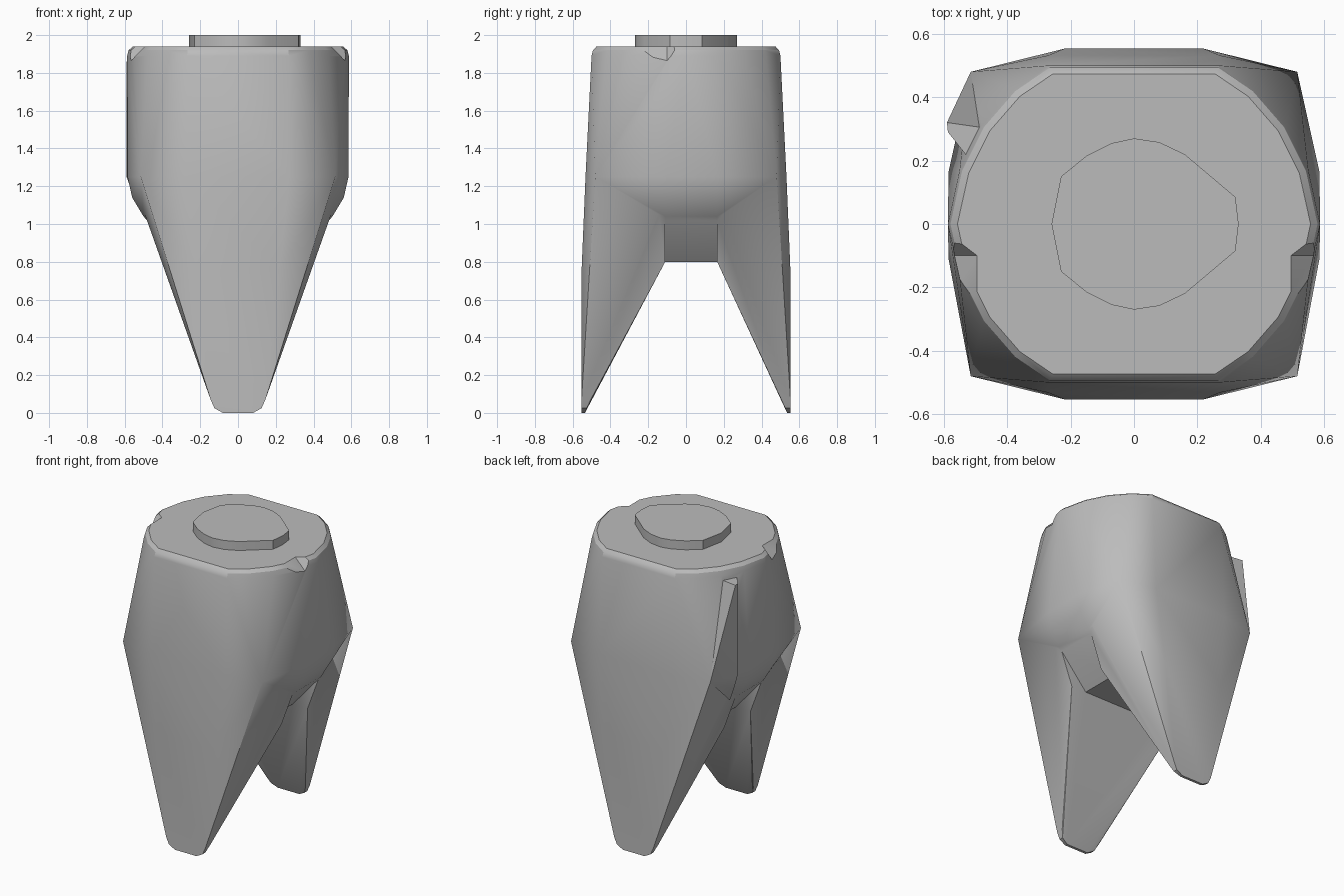
import bpy, bmesh, math

old = bpy.data.objects.get("Cube")
if old:
    bpy.data.objects.remove(old, do_unlink=True)

grey = bpy.data.materials.new("plain grey")
grey.use_nodes = True
GREY = (0.5, 0.5, 0.5, 1)
grey.diffuse_color = GREY
grey.node_tree.nodes["Principled BSDF"].inputs["Base Color"].default_value = GREY


def hull(name, points):
    """Convex solid around a few points."""
    bm = bmesh.new()
    for p in points:
        bm.verts.new(p)
    res = bmesh.ops.convex_hull(bm, input=bm.verts)
    junk = {g for g in res["geom_interior"] + res["geom_unused"]
            if isinstance(g, bmesh.types.BMVert)}
    bmesh.ops.delete(bm, geom=list(junk), context='VERTS')
    bmesh.ops.dissolve_limit(bm, angle_limit=math.radians(0.5),
                             verts=bm.verts, edges=bm.edges)
    bmesh.ops.recalc_face_normals(bm, faces=bm.faces)
    mesh = bpy.data.meshes.new(name)
    bm.to_mesh(mesh)
    bm.free()
    mesh.materials.append(grey)
    ob = bpy.data.objects.new(name, mesh)
    bpy.context.collection.objects.link(ob)
    return ob


def mirror_x(points):
    return [(s * x, y, z) for x, y, z in points for s in (1, -1)]


def combine(target, other, operation):
    bpy.context.view_layer.objects.active = target
    mod = target.modifiers.new(operation, 'BOOLEAN')
    mod.operation = operation
    mod.solver = 'EXACT'
    mod.object = other
    bpy.ops.object.modifier_apply(modifier=mod.name)
    bpy.data.objects.remove(other, do_unlink=True)


# Crown with a softened rim, tapering to a narrow core underneath
MID = 1.25
outline = [(0.27, 0.5), (0.38, 0.425), (0.48, 0.31), (0.55, 0.17), (0.587, 0)]
crown = []
for sy in (1, -1):
    for x, y in outline:
        for inset, z in ((0, 1.89), (0.008, 1.92), (0.03, 1.94)):
            k = 1 - inset / math.hypot(x, y)
            crown.append((x * k, sy * y * k, z))
    crown += [(0.27, sy * 0.532, MID), (0.515, sy * 0.48, MID), (0.567, sy * 0.17, MID)]
crown += [(x, y, z) for y in (-0.11, 0.165)
          for x, z in ((0.585, MID), (0.56, 1.14), (0.5, 1.04), (0.29, 0.8))]
tooth = hull("tooth", mirror_x(crown))

# Front and back roots, pointed blades leaning out from the core
for sy, inner in ((-1, 0.11), (1, 0.165)):
    root = [(0.08, sy * 0.553, 0), (0.08, sy * 0.535, 0),
            (0.125, sy * 0.553, 0.025), (0.125, sy * 0.525, 0.025),
            (0.145, sy * 0.553, 0.07), (0.145, sy * 0.505, 0.07),
            (0.22, sy * 0.553, 0.75), (0.365, sy * 0.51, 0.8),
            (0.40, sy * inner, 0.8), (0.525, sy * inner, 1.14),
            (0.27, sy * 0.532, MID), (0.515, sy * 0.48, MID),
            (0.53, sy * inner, MID)]
    combine(tooth, hull("root", mirror_x(root)), 'UNION')

# Slight bulge on the back of one side
bulge = [(x, y, z) for z in (MID, 1.86)
         for x, y in ((-0.59, 0.32), (-0.587, 0.29), (-0.5, 0.18), (-0.45, 0.3))]
bulge += [(-0.515, 0.48, MID), (-0.5, 0.25, 1.04), (-0.55, 0.28, 1.14)]
combine(tooth, hull("bulge", bulge), 'UNION')

# Small chips out of both sides of the rim
for s in (1, -1):
    chip = [(s * x, y, z) for x, y, z in (
        (0.59, -0.02, 1.95), (0.485, -0.1, 1.95), (0.485, -0.3, 1.95),
        (0.595, -0.1, 1.835), (0.7, -0.02, 1.95), (0.7, -0.3, 1.95))]
    combine(tooth, hull("chip", chip), 'DIFFERENCE')

# Raised cap, rounded with one blunt end
cap = [(-0.26, 0), (-0.23, 0.15), (-0.15, 0.215), (-0.07, 0.255), (0, 0.27),
       (0.08, 0.258), (0.16, 0.22), (0.32, 0.085), (0.33, 0)]
top_cap = hull("top_cap", [(x, s * y, z) for x, y in cap for s in (1, -1)
                           for z in (1.92, 2.0)])

bpy.ops.object.select_all(action='DESELECT')
for ob in (tooth, top_cap):
    ob.select_set(True)
    bpy.context.view_layer.objects.active = ob
bpy.ops.object.shade_smooth_by_angle(angle=math.radians(32))
